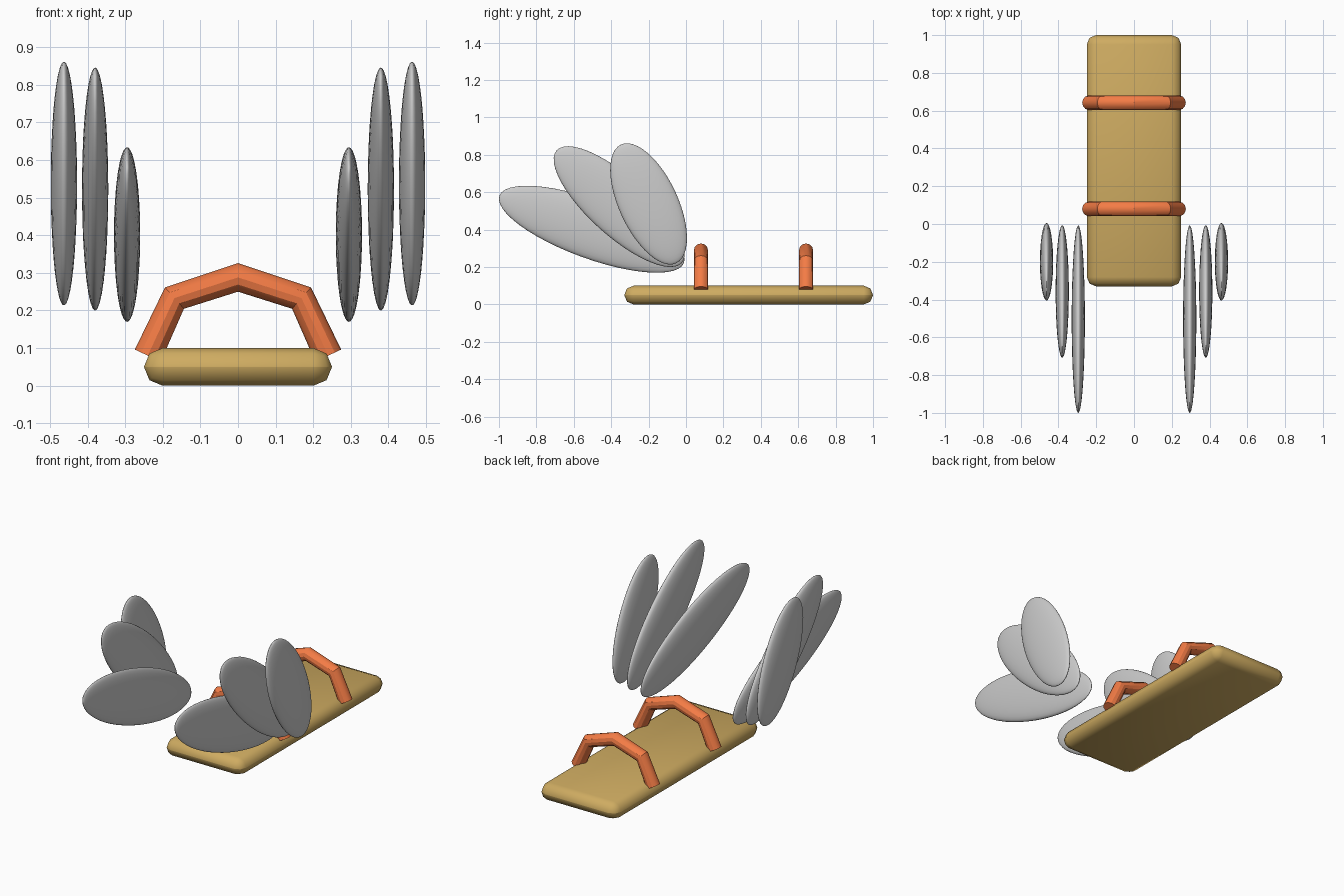
import bpy
from math import radians

if "Cube" in bpy.data.objects:
    bpy.data.objects.remove(bpy.data.objects["Cube"])


def material(name, color):
    mat = bpy.data.materials.new(name)
    mat.diffuse_color = (*color, 1)
    mat.use_nodes = True
    mat.node_tree.nodes["Principled BSDF"].inputs["Base Color"].default_value = mat.diffuse_color
    return mat


def select_only(obj):
    bpy.ops.object.select_all(action='DESELECT')
    obj.select_set(True)
    bpy.context.view_layer.objects.active = obj


tan = material("tan", (0.62, 0.41, 0.12))
orange = material("orange", (0.90, 0.20, 0.06))

# Board: box with fully rounded rim
bpy.ops.mesh.primitive_cube_add(size=1, location=(0, 0.335, 0.05))
board = bpy.context.object
board.name = "board"
board.scale = (0.5, 1.33, 0.1)
bpy.ops.object.transform_apply(location=False, rotation=False, scale=True)
bevel = board.modifiers.new("rounded_rim", 'BEVEL')
bevel.width = 0.0495
bevel.segments = 2
bpy.ops.object.modifier_apply(modifier=bevel.name)
bpy.ops.object.shade_smooth_by_angle(angle=radians(50))
board.data.materials.append(tan)

# Straps: round tube along a five-point arch
ARCH = [(-0.24, 0.08), (-0.169, 0.233), (0, 0.288), (0.169, 0.233), (0.24, 0.08)]


def add_strap(name, y):
    curve = bpy.data.curves.new(name, 'CURVE')
    curve.dimensions = '3D'
    curve.bevel_depth = 0.038
    curve.bevel_resolution = 4
    curve.use_fill_caps = True
    spline = curve.splines.new('POLY')
    spline.points.add(len(ARCH) - 1)
    for point, (x, z) in zip(spline.points, ARCH):
        point.co = (x, 0, z, 1)
    strap = bpy.data.objects.new(name, curve)
    strap.location.y = y
    bpy.context.collection.objects.link(strap)
    select_only(strap)
    bpy.ops.object.convert(target='MESH')
    strap = bpy.context.object
    strap.data.materials.clear()
    strap.data.materials.append(orange)
    bpy.ops.object.shade_smooth_by_angle(angle=radians(30))


add_strap("front_strap", 0.08)
add_strap("back_strap", 0.642)

# Wing feathers: flattened ellipsoids fanned out on both sides
# name, x, y, z, half length, tilt above horizontal
FEATHERS = [
    ("inner_feather", 0.295, -0.504, 0.402, 0.525, 20),
    ("middle_feather", 0.38, -0.357, 0.523, 0.45, 42),
    ("outer_feather", 0.463, -0.200, 0.5375, 0.35, 65),
]
for side, sign in (("left", -1), ("right", 1)):
    for name, x, y, z, half_length, tilt in FEATHERS:
        bpy.ops.mesh.primitive_uv_sphere_add(
            segments=32, ring_count=24, radius=1,
            location=(sign * x, y, z), rotation=(radians(90 - tilt), 0, 0))
        feather = bpy.context.object
        feather.name = f"{side}_{name}"
        feather.scale = (0.035, 0.157, half_length)
        bpy.ops.object.transform_apply(location=False, rotation=False, scale=True)
        bpy.ops.object.shade_smooth()
